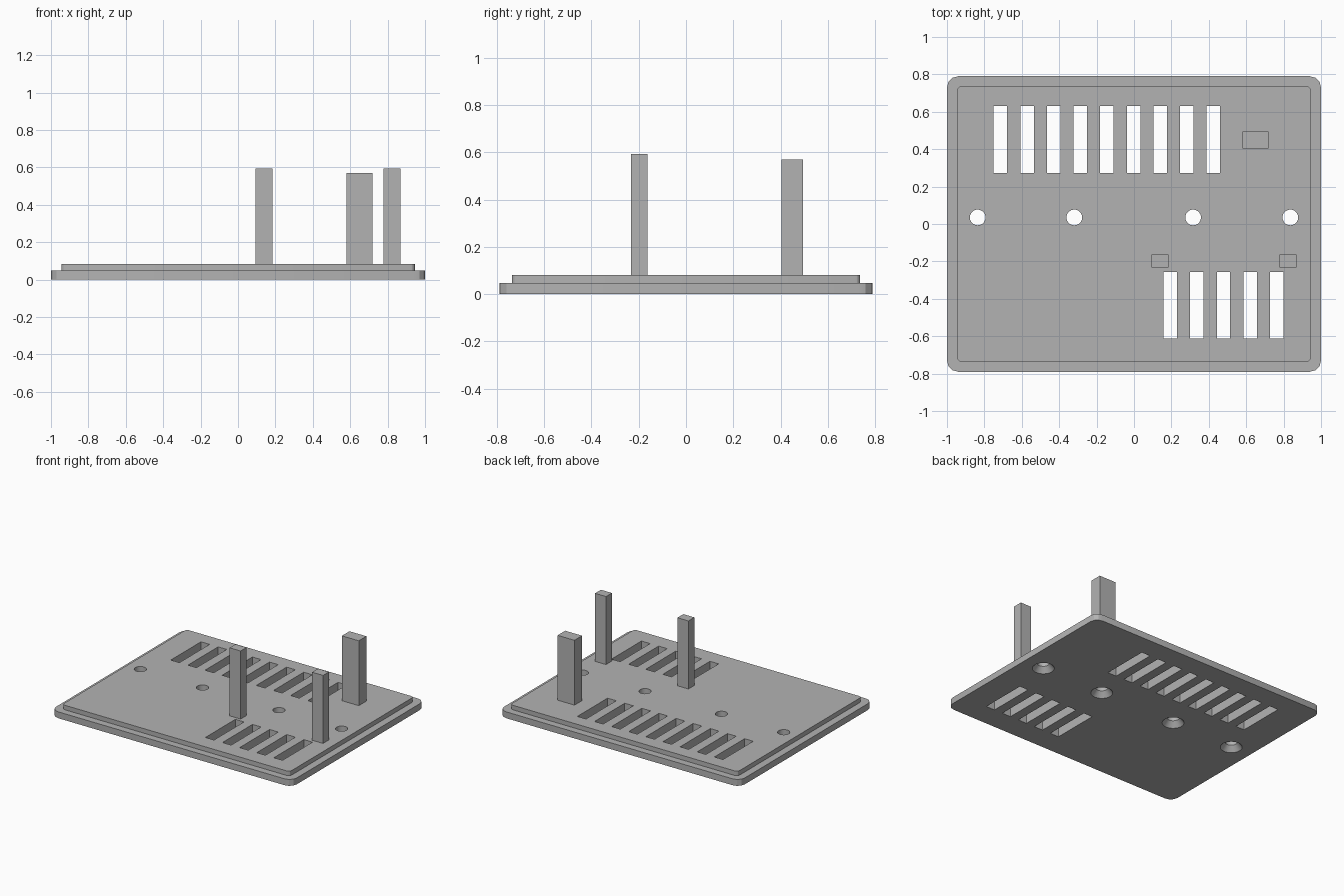
import bpy, bmesh
from mathutils import Matrix, Vector

if "Cube" in bpy.data.objects:
    bpy.data.objects.remove(bpy.data.objects["Cube"], do_unlink=True)

GREY = (0.45, 0.45, 0.45, 1)
grey = bpy.data.materials.new("plain grey")
grey.use_nodes = True
grey.diffuse_color = GREY
grey.node_tree.nodes["Principled BSDF"].inputs["Base Color"].default_value = GREY


def add_box(bm, x, y, z):
    """Add a box spanning the given (low, high) ranges."""
    spans = (x, y, z)
    centre = Vector([(a + b) / 2 for a, b in spans])
    size = [b - a for a, b in spans]
    matrix = Matrix.Translation(centre) @ Matrix.Diagonal((*size, 1))
    return bmesh.ops.create_cube(bm, size=1, matrix=matrix)["verts"]


def finish(name, bm):
    mesh = bpy.data.meshes.new(name)
    bm.to_mesh(mesh)
    bm.free()
    mesh.materials.append(grey)
    obj = bpy.data.objects.new(name, mesh)
    bpy.context.collection.objects.link(obj)
    return obj


def rounded_plate(name, half_x, half_y, z, radius, segments):
    bm = bmesh.new()
    add_box(bm, (-half_x, half_x), (-half_y, half_y), z)
    corners = [e for e in bm.edges if abs(e.verts[0].co.z - e.verts[1].co.z) > 0.01]
    bmesh.ops.bevel(bm, geom=corners, offset=radius, segments=segments,
                    profile=0.5, affect='EDGES')
    return finish(name, bm)


def apply_boolean(target, tool, operation):
    mod = target.modifiers.new(operation.title(), 'BOOLEAN')
    mod.operation, mod.object, mod.solver = operation, tool, 'EXACT'
    bpy.context.view_layer.objects.active = target
    bpy.ops.object.modifier_apply(modifier=mod.name)
    bpy.data.objects.remove(tool, do_unlink=True)


TOP = 0.082

# Stepped plate: wide base with a smaller raised step
plate = rounded_plate("vented_plate", 1.0, 0.79, (0, 0.048), 0.06, 3)
step = rounded_plate("raised_step", 0.945, 0.737, (0.02, TOP), 0.022, 3)
apply_boolean(plate, step, 'UNION')

# Vent slots: nine at the back, five at the front
bm = bmesh.new()
for first, count, y in ((-0.714, 9, (0.273, 0.632)), (0.194, 5, (-0.613, -0.257))):
    for i in range(count):
        x = first + i * 0.1423
        add_box(bm, (x - 0.036, x + 0.036), y, (-0.1, 0.2))
slots = finish("slot_cutter", bm)
slots.hide_render = True
apply_boolean(plate, slots, 'DIFFERENCE')

# Screw holes, countersunk from below
HOLE_X = (-0.836, -0.319, 0.316, 0.836)
PROFILE = ((0.075, -0.05), (0.075, 0), (0.042, 0.04), (0.042, 0.15))
bm = bmesh.new()
for x in HOLE_X:
    rings = []
    for radius, z in PROFILE:
        rings.append(bmesh.ops.create_circle(
            bm, segments=32, radius=radius,
            matrix=Matrix.Translation((x, 0.035, z)))["verts"])
    for low, high in zip(rings, rings[1:]):
        for i in range(len(low)):
            bm.faces.new((low[i - 1], low[i], high[i], high[i - 1]))
    bm.faces.new(rings[0])
    bm.faces.new(rings[-1])
bmesh.ops.recalc_face_normals(bm, faces=bm.faces)
holes = finish("hole_cutter", bm)
holes.hide_render = True
apply_boolean(plate, holes, 'DIFFERENCE')

# Upright posts
for name, x, y, height in (
        ("front_right_post", (0.094, 0.185), (-0.233, -0.163), 0.593),
        ("front_left_post", (0.779, 0.87), (-0.233, -0.163), 0.593),
        ("back_post", (0.58, 0.72), (0.405, 0.495), 0.569)):
    bm = bmesh.new()
    add_box(bm, x, y, (TOP, height))
    finish(name, bm)

# Smooth hole walls and rounded corners, keeping edges crisp
bpy.ops.object.select_all(action='DESELECT')
plate.select_set(True)
bpy.context.view_layer.objects.active = plate
bpy.ops.object.shade_smooth_by_angle(angle=0.35)
